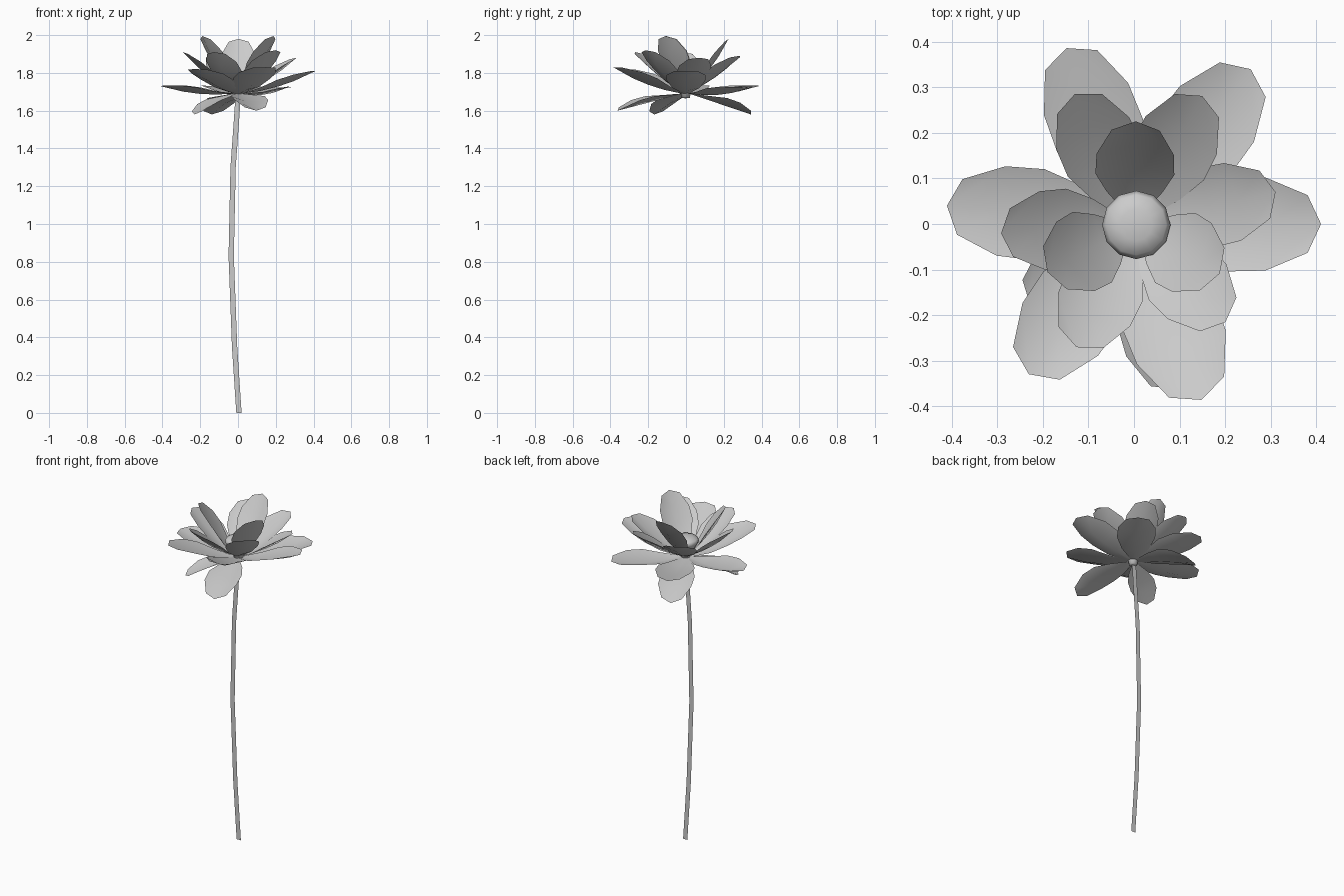
import bpy, bmesh
from math import cos, sin, radians, hypot, tau
from mathutils import Vector

if "Cube" in bpy.data.objects:
    bpy.data.objects.remove(bpy.data.objects["Cube"])

# petal outline: (fraction of length, half width / length)
OUTLINE = [(0, .04), (.25, .18), (.48, .255), (.70, .25), (.93, .155)]
COLS = (-1, 0, 1)


def finish(name, bm):
    me = bpy.data.meshes.new(name)
    bm.to_mesh(me)
    bm.free()
    for p in me.polygons:
        p.use_smooth = True
    ob = bpy.data.objects.new(name, me)
    bpy.context.collection.objects.link(ob)
    return ob


def grid_faces(bm, rows):
    for a, b in zip(rows, rows[1:]):
        for i in range(len(a) - 1):
            bm.faces.new((a[i], a[i + 1], b[i + 1], b[i]))


def petal(name, angle, reach, base_z, tip_z, base_r=.02, bow=.05, cup=.085):
    """Thin cupped petal from the flower centre to a tip at the given reach and height."""
    a = radians(angle)
    out = Vector((cos(a), sin(a), 0))
    side = Vector((-sin(a), cos(a), 0))
    dr, dz = reach - base_r, tip_z - base_z
    length = hypot(dr, dz)
    along = (out * dr + Vector((0, 0, dz))) / length
    normal = along.cross(side)
    base = out * base_r + Vector((0, 0, base_z))
    bm = bmesh.new()
    rows = []
    for k, (t, w) in enumerate(OUTLINE):
        row = []
        for s in COLS:
            # pointed centre on the last row
            tt = 1 if (k == len(OUTLINE) - 1 and s == 0) else t
            lift = cup * s * s * (w / .255) ** 2 - bow * 4 * tt * (1 - tt)
            row.append(bm.verts.new(base + length * (along * tt + side * w * s + normal * lift)))
        rows.append(row)
    grid_faces(bm, rows)
    return finish(name, bm)


# angle, reach, base height, tip height
LAYERS = {
    "inner_petal": [(89, .225, 1.71, 1.98), (209, .217, 1.71, 1.995), (330, .217, 1.71, 1.995)],
    "middle_petal": [(12.7, .318, 1.70, 1.88), (62, .318, 1.70, 1.89), (114.5, .313, 1.70, 1.89),
                     (184, .292, 1.70, 1.91), (245, .298, 1.70, 1.91), (313, .294, 1.70, 1.92)],
    "outer_petal": [(0, .41, 1.69, 1.81), (53, .425, 1.69, 1.72), (111, .413, 1.69, 1.73),
                    (174.4, .412, 1.69, 1.73), (235, .402, 1.69, 1.82), (291, .413, 1.69, 1.83)],
    "drooping_petal": [(112, .37, 1.69, 1.58), (216, .285, 1.69, 1.58), (285, .375, 1.69, 1.60)],
}
for layer, petals in LAYERS.items():
    for i, p in enumerate(petals):
        droop = layer == "drooping_petal"
        petal(f"{layer}_{i + 1}", *p, bow=0 if droop else .05)

# flower centre: narrow receptacle widening to a low domed disc
PROFILE = [(.001, 1.665), (.022, 1.668), (.028, 1.70), (.066, 1.768), (.075, 1.785),
           (.066, 1.80), (.035, 1.81), (.001, 1.812)]
bm = bmesh.new()
rings = []
for r, z in PROFILE:
    ring = [bm.verts.new((r * cos(tau * i / 12), r * sin(tau * i / 12), z)) for i in range(12)]
    rings.append(ring + ring[:1])
grid_faces(bm, rings)
bmesh.ops.remove_doubles(bm, verts=bm.verts, dist=.003)
centre = finish("flower_centre", bm)
centre.location = (.005, -.002, 0)

# flat, gently bowed ribbon stem
STEM = [(.005, 0), (-.018, .35), (-.036, .83), (-.026, 1.3), (-.008, 1.55), (.002, 1.7)]
bm = bmesh.new()
grid_faces(bm, [[bm.verts.new((x + s * .014, 0, z)) for s in (-1, 1)] for x, z in STEM])
finish("stem", bm)
